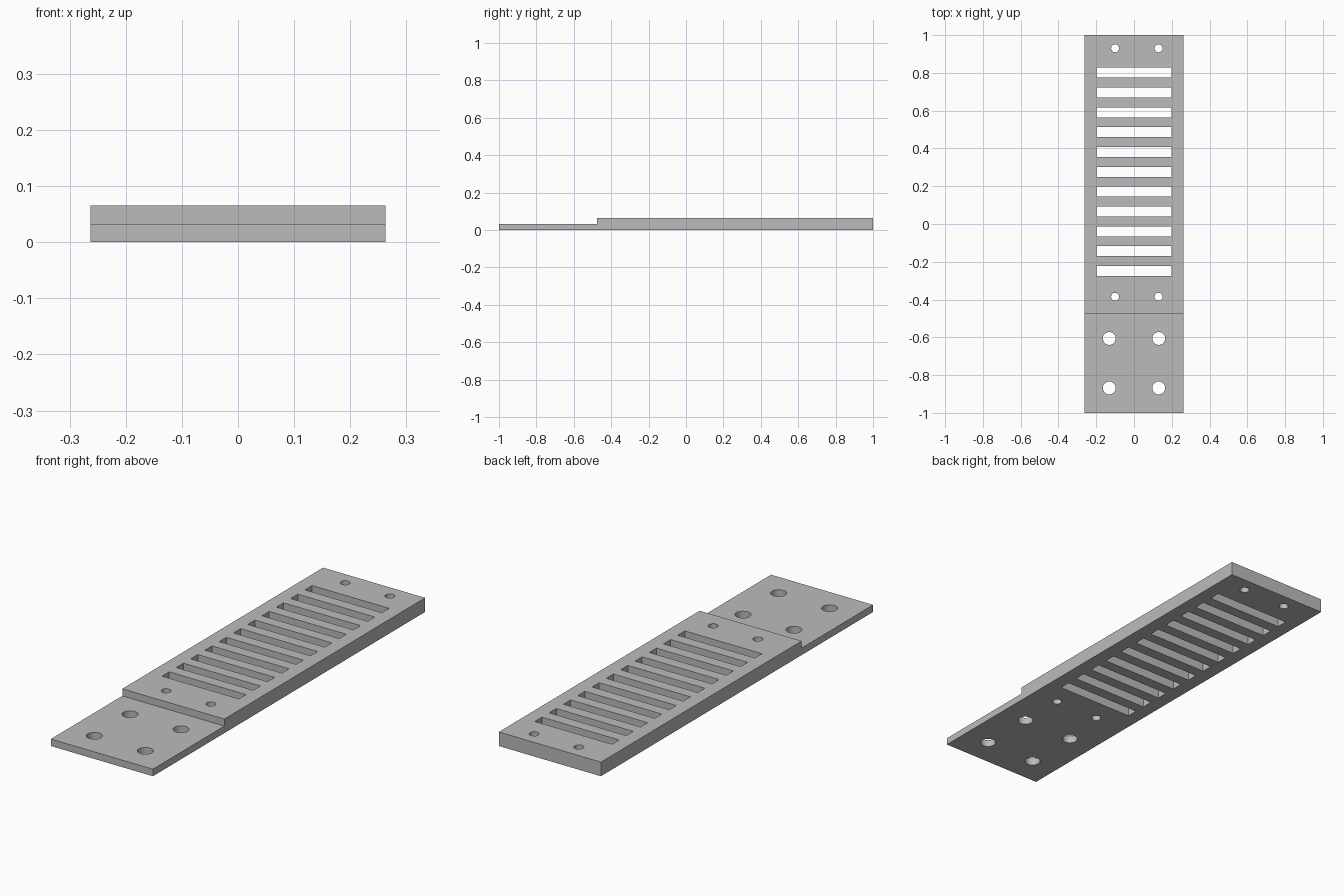
import bpy, bmesh
from mathutils import Matrix, Vector

cube = bpy.data.objects.get("Cube")
if cube:
    bpy.data.objects.remove(cube, do_unlink=True)

HALF_WIDTH, THICK, THIN, STEP_Y = 0.2625, 0.0656, 0.0328, -0.475

grey = bpy.data.materials.new("plain_grey")
grey.use_nodes = True
grey.diffuse_color = (0.5, 0.5, 0.5, 1)
grey.node_tree.nodes["Principled BSDF"].inputs["Base Color"].default_value = (0.5, 0.5, 0.5, 1)


def make_object(name, bm):
    bmesh.ops.recalc_face_normals(bm, faces=bm.faces)
    mesh = bpy.data.meshes.new(name)
    bm.to_mesh(mesh)
    bm.free()
    mesh.materials.append(grey)
    obj = bpy.data.objects.new(name, mesh)
    bpy.context.scene.collection.objects.link(obj)
    return obj


# Stepped plate: side profile (y, z) extruded across the width
bm = bmesh.new()
profile = [(-1, 0), (1, 0), (1, THICK), (STEP_Y, THICK), (STEP_Y, THIN), (-1, THIN)]
face = bm.faces.new([bm.verts.new((-HALF_WIDTH, y, z)) for y, z in profile])
side = bmesh.ops.extrude_face_region(bm, geom=[face])
bmesh.ops.translate(bm, vec=Vector((2 * HALF_WIDTH, 0, 0)),
                    verts=[v for v in side["geom"] if isinstance(v, bmesh.types.BMVert)])
plate = make_object("slotted_plate", bm)

# Cutters for the slots and the screw holes
bm = bmesh.new()


def cut_hole(x, y, radius):
    bmesh.ops.create_cone(bm, cap_ends=True, segments=32, radius1=radius, radius2=radius,
                          depth=0.4, matrix=Matrix.Translation((x, y, 0)))


for i in range(11):
    centre = Matrix.Translation((0, 0.801 - 0.105 * i, 0))
    bmesh.ops.create_cube(bm, size=1, matrix=centre @ Matrix.Diagonal((0.396, 0.0525, 0.4, 1)))
for y in (0.93, -0.385):
    for x in (-0.1, 0.13):
        cut_hole(x, y, 0.021)
for y in (-0.606, -0.868):
    for x in (-0.131, 0.131):
        cut_hole(x, y, 0.034)
cutter = make_object("opening_cutter", bm)
cutter.hide_render = True
cutter.hide_viewport = True
cutter.display_type = 'WIRE'

openings = plate.modifiers.new("openings", 'BOOLEAN')
openings.operation = 'DIFFERENCE'
openings.solver = 'EXACT'
openings.object = cutter

# Smooth hole walls with sharp rims
bpy.ops.object.select_all(action='DESELECT')
bpy.context.view_layer.objects.active = plate
plate.select_set(True)
bpy.ops.object.modifier_apply(modifier=openings.name)
bpy.data.objects.remove(cutter, do_unlink=True)
bpy.ops.object.shade_smooth_by_angle()
